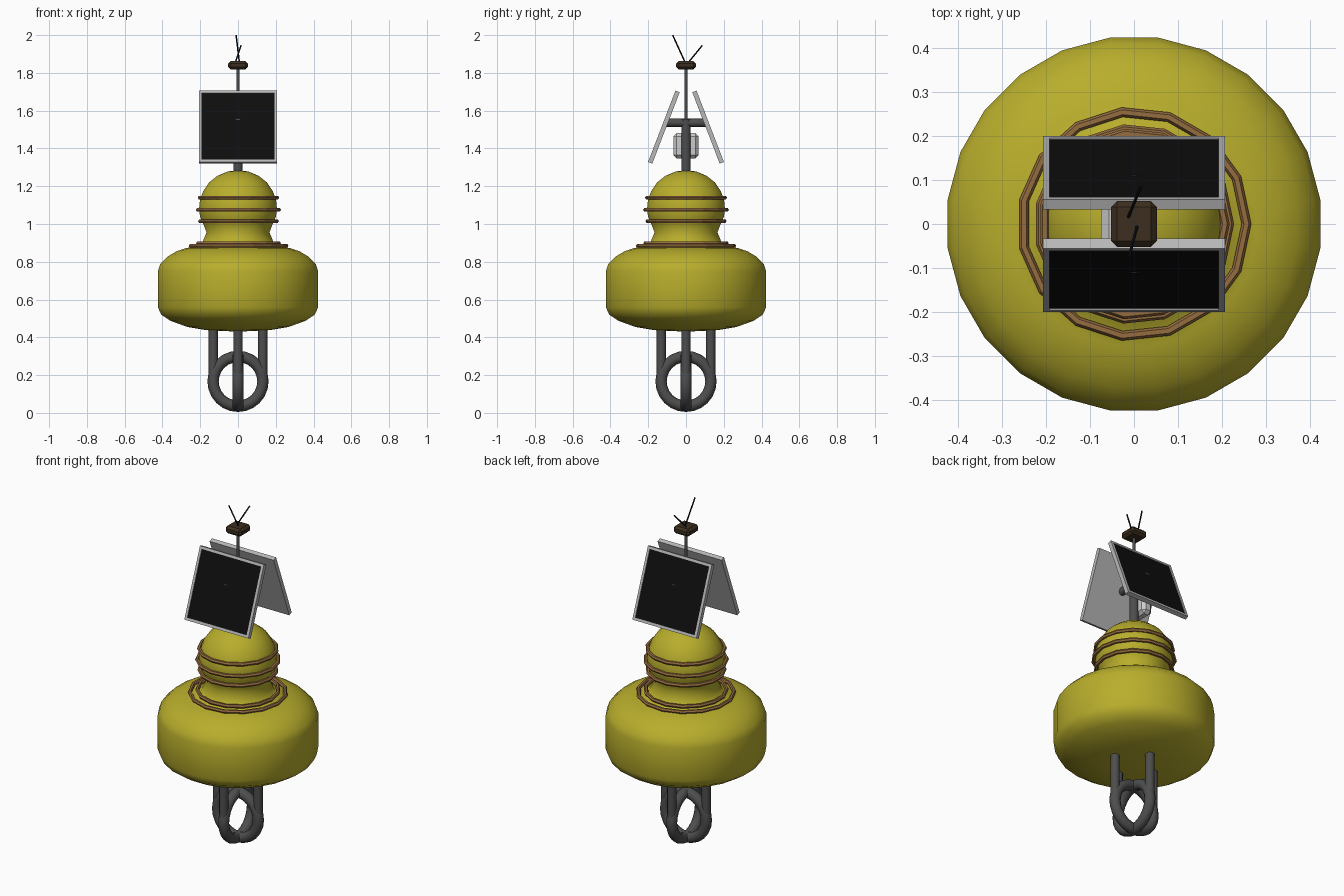
import bpy, bmesh, math
from mathutils import Vector, Matrix

if "Cube" in bpy.data.objects:
    bpy.data.objects.remove(bpy.data.objects["Cube"])


def material(name, rgb):
    m = bpy.data.materials.new(name)
    m.diffuse_color = (*rgb, 1)
    m.use_nodes = True
    m.node_tree.nodes["Principled BSDF"].inputs["Base Color"].default_value = m.diffuse_color
    return m


YELLOW = material("yellow_paint", (0.48, 0.42, 0.025))
BRONZE = material("bronze_ring", (0.30, 0.15, 0.05))
STEEL = material("dark_steel", (0.075, 0.075, 0.075))
FRAME = material("panel_frame", (0.48, 0.48, 0.48))
CELL = material("solar_cell", (0.004, 0.004, 0.004))
PALE = material("pale_box", (0.6, 0.6, 0.6))
BROWN = material("brown_housing", (0.045, 0.028, 0.013))
BLACK = material("antenna_black", (0.006, 0.006, 0.006))


def finish(name, mat, smooth=None):
    ob = bpy.context.object
    ob.name = name
    ob.data.materials.append(mat)
    if smooth:
        bpy.ops.object.shade_smooth_by_angle(angle=math.radians(smooth))
    return ob


def from_bmesh(name, bm, mat, smooth=None):
    me = bpy.data.meshes.new(name)
    bmesh.ops.recalc_face_normals(bm, faces=bm.faces)
    bm.to_mesh(me)
    bm.free()
    ob = bpy.data.objects.new(name, me)
    bpy.context.collection.objects.link(ob)
    bpy.ops.object.select_all(action='DESELECT')
    ob.select_set(True)
    bpy.context.view_layer.objects.active = ob
    return finish(name, mat, smooth)


def rod(name, a, b, r, mat, sides=12):
    a, b = Vector(a), Vector(b)
    d = b - a
    bpy.ops.mesh.primitive_cylinder_add(
        vertices=sides, radius=r, depth=d.length, location=(a + b) / 2,
        rotation=d.to_track_quat('Z', 'Y').to_euler())
    return finish(name, mat, 50)


def torus(name, z, R, r, mat, seg, sides, rot=(0, 0, 0), smooth=None):
    bpy.ops.mesh.primitive_torus_add(
        location=(0, 0, z), rotation=rot, major_radius=R, minor_radius=r,
        major_segments=seg, minor_segments=sides)
    return finish(name, mat, smooth)


def chamfered_box(name, loc, size, cut, mat):
    bm = bmesh.new()
    bmesh.ops.create_cube(bm, size=1, matrix=Matrix.Translation(loc) @ Matrix.Diagonal((*size, 1)))
    bmesh.ops.bevel(bm, geom=bm.edges[:], offset=cut, segments=1, affect='EDGES')
    return from_bmesh(name, bm, mat)


# Float body: 24-sided lathe
profile = [(0, .43), (.17, .438), (.27, .455), (.36, .487), (.41, .52), (.428, .56),
           (.428, .75), (.415, .788), (.375, .828), (.33, .855), (.28, .872), (.2, .885),
           (.185, .915), (.168, .955), (.185, 1.0), (.203, 1.04), (.208, 1.08),
           (.203, 1.13), (.185, 1.175), (.155, 1.22), (.11, 1.255), (.055, 1.278), (0, 1.285)]
bm = bmesh.new()
start = Matrix.Rotation(math.radians(7.5), 3, 'Z')
vs = [bm.verts.new(start @ Vector((r, 0, z))) for r, z in profile]
es = [bm.edges.new(p) for p in zip(vs, vs[1:])]
bmesh.ops.spin(bm, geom=vs + es, cent=(0, 0, 0), axis=(0, 0, 1), angle=math.tau, steps=24)
bmesh.ops.remove_doubles(bm, verts=bm.verts, dist=1e-4)
from_bmesh("float_body", bm, YELLOW, 60)

# Bronze rings: 15-sided
for i, (z, R) in enumerate([(.884, .256), (.898, .216), (1.015, .205), (1.075, .217), (1.14, .207)]):
    torus(f"bronze_ring_{i + 1}", z, R, .011, BRONZE, 15, 6)

# Crossed mooring rings and their four posts
for i in range(2):
    torus(f"mooring_ring_{i + 1}", .167, .132, .03, STEEL, 24, 10,
          (math.pi / 2, 0, i * math.pi / 2), 60)
for i in range(4):
    x, y = [(.131, 0), (0, .131), (-.131, 0), (0, -.131)][i]
    rod(f"mooring_post_{i + 1}", (x, y, .167), (x, y, .47), .025, STEEL)

# Mast and crossbar
rod("lower_mast", (0, 0, 1.26), (0, 0, 1.555), .025, STEEL)
rod("upper_mast", (0, 0, 1.54), (0, 0, 1.83), .008, STEEL, 8)
rod("panel_crossbar", (0, -.112, 1.536), (0, .112, 1.536), .022, STEEL)

# Solar panels with recessed dark cells, leaning towards the mast
for name, turn in (("front_solar_panel", 0), ("back_solar_panel", math.pi)):
    bm = bmesh.new()
    bmesh.ops.create_cube(bm, size=1, matrix=Matrix.Diagonal((.415, .024, .405, 1)))
    bm.normal_update()
    face = min(bm.faces, key=lambda f: f.normal.y)
    bmesh.ops.inset_individual(bm, faces=[face], thickness=.021)
    bmesh.ops.inset_individual(bm, faces=[face], thickness=.0005, depth=-.003)
    face.material_index = 1
    bmesh.ops.transform(bm, verts=bm.verts, matrix=Matrix.Rotation(turn, 4, 'Z')
                        @ Matrix.Translation((0, -.117, 1.513))
                        @ Matrix.Rotation(math.radians(-21), 4, 'X'))
    panel = from_bmesh(name, bm, FRAME)
    panel.data.materials.append(CELL)

# Control box on the mast, top housing and antennas
chamfered_box("control_box", (-.043, 0, 1.415), (.065, .134, .134), .018, PALE)
chamfered_box("top_housing", (0, 0, 1.84), (.104, .104, .044), .013, BROWN)
rod("long_antenna", (.008, -.002, 1.85), (-.01, -.07, 1.999), .004, BLACK, 6)
rod("short_antenna", (-.016, .008, 1.85), (.016, .086, 1.945), .004, BLACK, 6)
